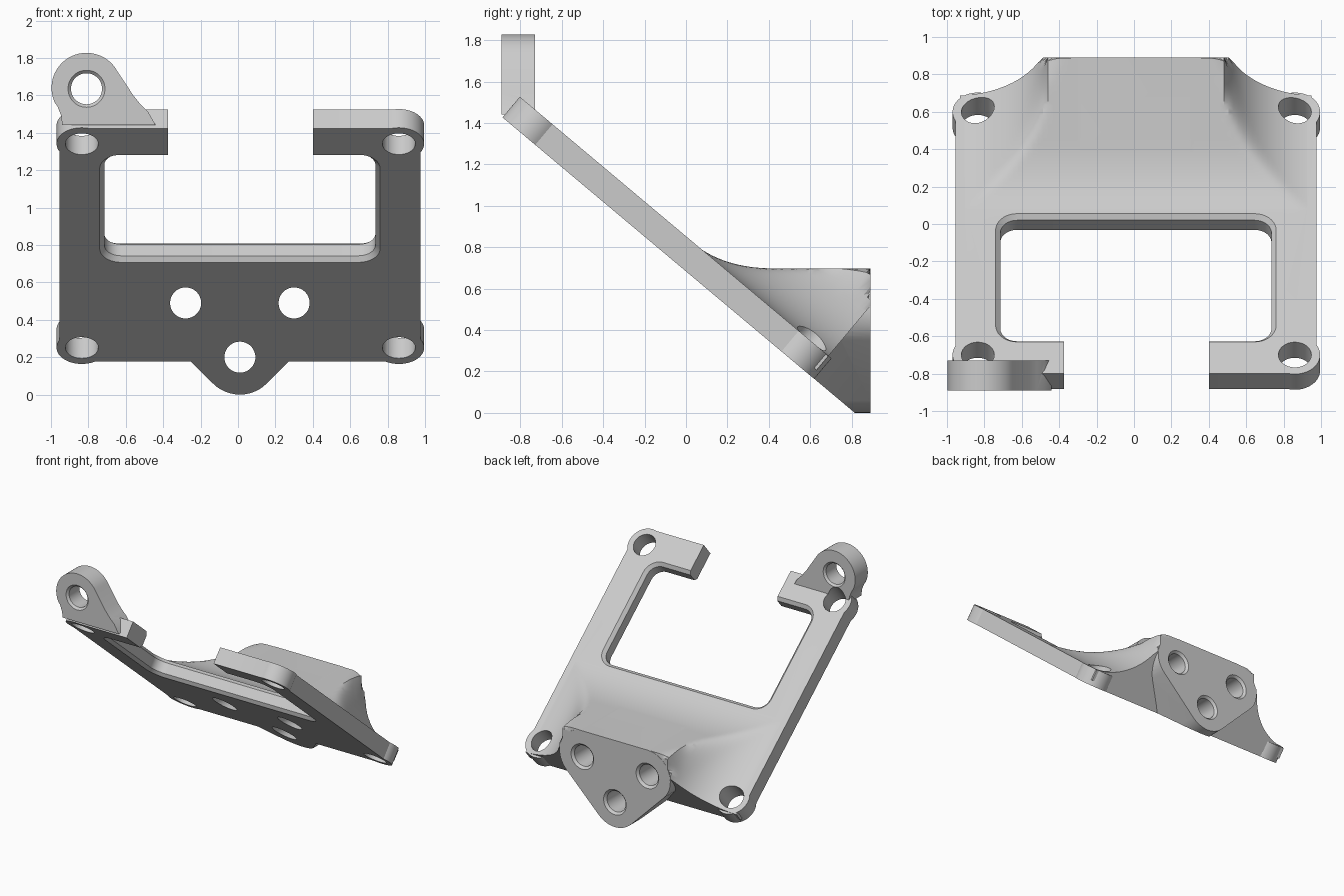
import bpy, bmesh
from math import sin, cos, pi, radians, tan, sqrt
from mathutils import Matrix, Vector
from mathutils.geometry import convex_hull_2d

if "Cube" in bpy.data.objects:
    bpy.data.objects.remove(bpy.data.objects["Cube"])

TILT = radians(40)
THICK = 0.13
MID = 0.01          # symmetry axis of the plate
FRONT, TOP, BACK = -0.89, 1.43, 0.89
# plate frame: x, distance down the slope, height above the underside
PLATE = Matrix.Translation((0, FRONT, TOP)) @ Matrix.Rotation(-TILT, 4, 'X')
# upright frame: x, z, distance towards the front
UPRIGHT = Matrix.Rotation(pi / 2, 4, 'X')

grey = bpy.data.materials.new("satin grey")
grey.use_nodes = True
COLOR = (0.6, 0.6, 0.6, 1)
grey.diffuse_color = COLOR
grey.node_tree.nodes["Principled BSDF"].inputs["Base Color"].default_value = COLOR


def finish(name, bm):
    bmesh.ops.recalc_face_normals(bm, faces=bm.faces)
    me = bpy.data.meshes.new(name)
    bm.to_mesh(me)
    bm.free()
    me.materials.append(grey)
    ob = bpy.data.objects.new(name, me)
    bpy.context.collection.objects.link(ob)
    return ob


def at(pts, h):
    """Lift a flat outline to a fixed height."""
    return [(p[0], p[1], h) for p in pts]


def loft(name, rings, frame):
    """Closed solid through matching outlines."""
    bm = bmesh.new()
    loops = [[bm.verts.new(frame @ Vector(p)) for p in ring] for ring in rings]
    n = len(loops[0])
    for a, b in zip(loops, loops[1:]):
        for i in range(n):
            j = (i + 1) % n
            bm.faces.new((a[i], a[j], b[j], b[i]))
    bm.faces.new(loops[0][::-1])
    bm.faces.new(loops[-1])
    return finish(name, bm)


def arc(cx, cy, r, a0=0, a1=360, n=48):
    m = n if a1 - a0 == 360 else n - 1
    return [(cx + r * cos(radians(a0 + (a1 - a0) * i / m)),
             cy + r * sin(radians(a0 + (a1 - a0) * i / m))) for i in range(n)]


def rounded_rect(x0, x1, y0, y1, r):
    return (arc(x1 - r, y1 - r, r, 0, 90, 10) + arc(x0 + r, y1 - r, r, 90, 180, 10)
            + arc(x0 + r, y0 + r, r, 180, 270, 10) + arc(x1 - r, y0 + r, r, 270, 360, 10))


def combine(target, tool, operation):
    mod = target.modifiers.new("join", 'BOOLEAN')
    mod.operation, mod.object, mod.solver = operation, tool, 'EXACT'
    bpy.context.view_layer.objects.active = target
    bpy.ops.object.modifier_apply(modifier=mod.name)
    bpy.data.objects.remove(tool)


# tilted plate, its corners swelling into round ears
EARS = [(0.86, 0.14, 254, 392), (0.86, 1.835, -32, 122),
        (-0.835, 1.835, 58, 207), (-0.835, 0.14, 153, 286)]
outline = [p for x, u, a0, a1 in EARS for p in arc(x, u, 0.135, a0, a1, 24)]
bracket = loft("bracket", [at(outline, 0), at(outline, THICK)], PLATE)


# flared body: flat roof blended into the plate, sides swept out in a big fillet
def body_height(x, u):
    d, blend = u - 1.291, 0.19
    if d < -blend:
        roof = 0
    elif d < blend:
        roof = tan(TILT) * (d + blend) ** 2 / (4 * blend)
    else:
        roof = tan(TILT) * d
    R, w = 0.5, 0.47
    t = min((abs(x - MID) - w) / R, 1)
    side = R * (1 - sqrt(1 - (1 - t) ** 2)) if t > 0 else R - t * R * 1.5
    k = 0.18 * min(1, roof / 0.4) + 0.0001
    dip = max(k - abs(roof - side), 0) ** 2 / (4 * k)
    h = THICK - 0.003 + max(min(roof, side) - dip, 0)
    back_limit = (BACK - FRONT - u * cos(TILT)) / sin(TILT)
    return min(h, back_limit)


NX, NU, END = 72, 42, 1.951
STEP = (END - 1.833) / 6        # a grid line falls on the rear roof edge
bm = bmesh.new()
lo, hi = [], []
for i in range(NX + 1):
    x = MID - 0.94 + 1.88 * i / NX
    us = [END - STEP * (NU - j) for j in range(NU + 1)]
    lo.append([bm.verts.new(PLATE @ Vector((x, u, 0.04))) for u in us])
    hi.append([bm.verts.new(PLATE @ Vector((x, u, body_height(x, u)))) for u in us])
for i in range(NX):
    for j in range(NU):
        for g in (lo, hi):
            bm.faces.new((g[i][j], g[i + 1][j], g[i + 1][j + 1], g[i][j + 1]))
    for j in (0, NU):
        bm.faces.new((lo[i][j], lo[i + 1][j], hi[i + 1][j], hi[i][j]))
for j in range(NU):
    for i in (0, NX):
        bm.faces.new((lo[i][j], lo[i][j + 1], hi[i][j + 1], hi[i][j]))
bmesh.ops.triangulate(bm, faces=bm.faces)
combine(bracket, finish("flared_body", bm), 'UNION')

# rounded triangular boss, its front end trimmed flush with the underside
BOSS_HOLES = [(-0.28, 0.49), (0.30, 0.49), (0.01, 0.2)]
pts = [p for x, z in BOSS_HOLES for p in arc(x, z + 0.004, 0.204)]
tri = [pts[i] for i in convex_hull_2d([Vector(p) for p in pts])]
underside = [(x, z, -FRONT - (TOP - z) / tan(TILT) - 0.001) for x, z in tri]
combine(bracket, loft("boss", [at(tri, -BACK - 0.001), underside], UPRIGHT), 'UNION')

# upright lug on the right-hand top corner
lug = ([(-0.94, 1.44), (-0.945, 1.49), (-0.965, 1.54)] + arc(-0.81, 1.64, 0.187, 205, 30, 32)
       + [(-0.56, 1.6), (-0.52, 1.55), (-0.48, 1.51), (-0.44, 1.44)])
combine(bracket, loft("lug", [at(lug, 0.73), at(lug, 0.891)], UPRIGHT), 'UNION')


# window with chamfered rims, and the gap between the two arms
def window(grow):
    return rounded_rect(MID - 0.725 - grow, MID + 0.725 + grow, 0.255 - grow, 1.1 + grow, 0.09 + grow)


rim = 0.025
combine(bracket, loft("window", [
    at(window(rim + 0.02), -0.02), at(window(0), rim), at(window(0), THICK - rim),
    at(window(rim + 0.02), THICK + 0.02)], PLATE), 'DIFFERENCE')
gap = [(-0.375, -0.2), (0.4, -0.2), (0.4, 0.4), (-0.375, 0.4)]
combine(bracket, loft("gap", [at(gap, -0.2), at(gap, 0.4)], PLATE), 'DIFFERENCE')

# screw holes in the ears, boss and lug
for x, u, *_ in EARS:
    hole = arc(x, u, 0.088)
    combine(bracket, loft("ear_hole", [at(hole, -0.1), at(hole, 0.4)], PLATE), 'DIFFERENCE')
for x, z in BOSS_HOLES:
    small, wide = arc(x, z, 0.083), arc(x, z, 0.12)
    combine(bracket, loft("boss_hole", [
        at(wide, -BACK - 0.02), at(small, -BACK + 0.017), at(small, 0.3)], UPRIGHT), 'DIFFERENCE')
small, wide = arc(-0.81, 1.635, 0.083), arc(-0.81, 1.635, 0.113)
combine(bracket, loft("lug_hole", [
    at(wide, 0.715), at(small, 0.745), at(small, 0.875), at(wide, 0.905)], UPRIGHT), 'DIFFERENCE')

bpy.context.view_layer.objects.active = bracket
bracket.select_set(True)
bpy.ops.object.shade_smooth_by_angle(angle=radians(28))
